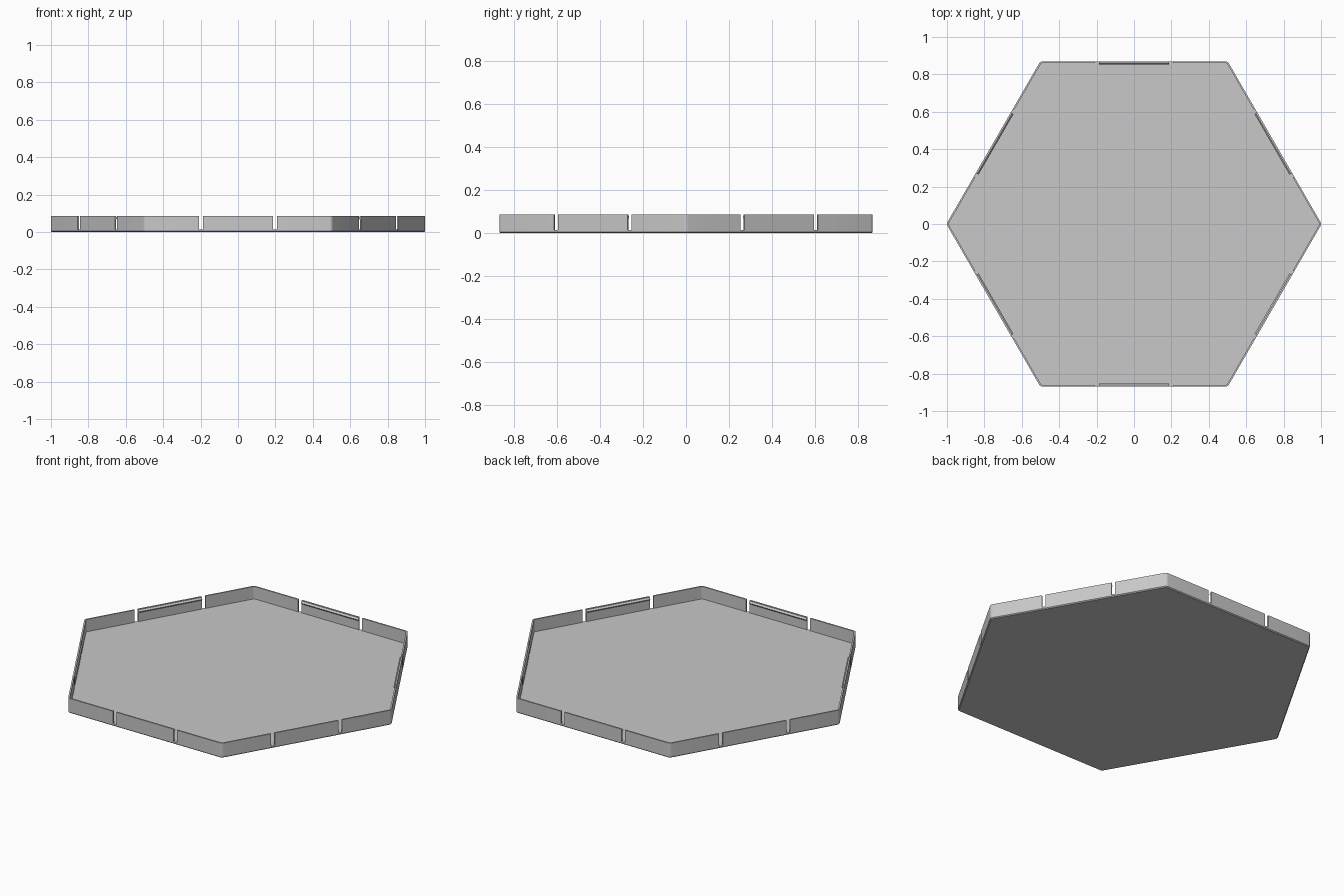
import bpy, bmesh
from math import radians, cos, sin
from mathutils import Matrix, Vector

cube = bpy.data.objects.get("Cube")
if cube:
    bpy.data.objects.remove(cube)

HEIGHT, FLOOR, WALL, CHAMFER = 0.087, 0.014, 0.009, 0.005
APOTHEM, RADIUS = 0.8687, 0.02
SLOT_X, SLOT_W = 0.198, 0.022

grey = bpy.data.materials.new("light_grey_plastic")
grey.use_nodes = True
colour = (0.58, 0.58, 0.58, 1)
grey.diffuse_color = colour
grey.node_tree.nodes["Principled BSDF"].inputs["Base Color"].default_value = colour


def finish(name, bm):
    bmesh.ops.recalc_face_normals(bm, faces=bm.faces)
    mesh = bpy.data.meshes.new(name)
    bm.to_mesh(mesh)
    bm.free()
    mesh.materials.append(grey)
    obj = bpy.data.objects.new(name, mesh)
    bpy.context.collection.objects.link(obj)
    return obj


def hex_ring(bm, inset, z, steps=4):
    """Hexagon with rounded corners, moved inward by inset."""
    r = RADIUS - inset
    centre = (APOTHEM - RADIUS) / cos(radians(30))
    ring = []
    for k in range(6):
        for s in range(steps + 1):
            a, b = radians(60 * k), radians(60 * k - 30 + 60 * s / steps)
            ring.append(bm.verts.new((centre * cos(a) + r * cos(b),
                                      centre * sin(a) + r * sin(b), z)))
    return ring


# Tray: one closed shell with a chamfered foot, thin wall and sunken floor
bm = bmesh.new()
profile = [(CHAMFER, 0), (0, CHAMFER), (0, HEIGHT), (WALL, HEIGHT), (WALL, FLOOR)]
rings = [hex_ring(bm, inset, z) for inset, z in profile]
for low, high in zip(rings, rings[1:]):
    for i in range(len(low)):
        j = (i + 1) % len(low)
        bm.faces.new((low[i], low[j], high[j], high[i]))
bm.faces.new(rings[0])
bm.faces.new(rings[-1])
tray = finish("tray", bm)

# Slot cutters: two per side, freeing a springy tab between them
bm = bmesh.new()
for k in range(6):
    for x in (-SLOT_X, SLOT_X):
        place = (Matrix.Rotation(radians(60 * k), 4, 'Z')
                 @ Matrix.Translation((x, APOTHEM, FLOOR + 0.1))
                 @ Matrix.Diagonal((SLOT_W, 0.06, 0.2, 1)))
        bmesh.ops.create_cube(bm, size=1, matrix=place)
cutter = finish("slot_cutter", bm)
cutter.hide_render = True
cut = tray.modifiers.new("slots", 'BOOLEAN')
cut.operation, cut.object, cut.solver = 'DIFFERENCE', cutter, 'EXACT'

# Apply the cut so the helper can go
bpy.context.view_layer.objects.active = tray
tray.select_set(True)
bpy.ops.object.modifier_apply(modifier=cut.name)
bpy.data.objects.remove(cutter)
bpy.ops.object.shade_smooth_by_angle(angle=radians(25))

# Snap beads: a small wedge along the inside top of each tab
half = SLOT_X - SLOT_W / 2
face_y = APOTHEM - WALL
section = [(face_y + 0.002, HEIGHT - 0.003), (face_y, HEIGHT - 0.003),
           (face_y - 0.008, HEIGHT - 0.012), (face_y, HEIGHT - 0.021),
           (face_y + 0.002, HEIGHT - 0.021)]
for k in range(6):
    bm = bmesh.new()
    end = bm.faces.new([bm.verts.new((-half, y, z)) for y, z in section])
    out = bmesh.ops.extrude_face_region(bm, geom=[end])["geom"]
    bmesh.ops.translate(bm, vec=Vector((2 * half, 0, 0)),
                        verts=[v for v in out if isinstance(v, bmesh.types.BMVert)])
    bmesh.ops.rotate(bm, verts=bm.verts, cent=(0, 0, 0),
                     matrix=Matrix.Rotation(radians(60 * k), 3, 'Z'))
    finish(f"snap_bead_{k + 1}", bm)
